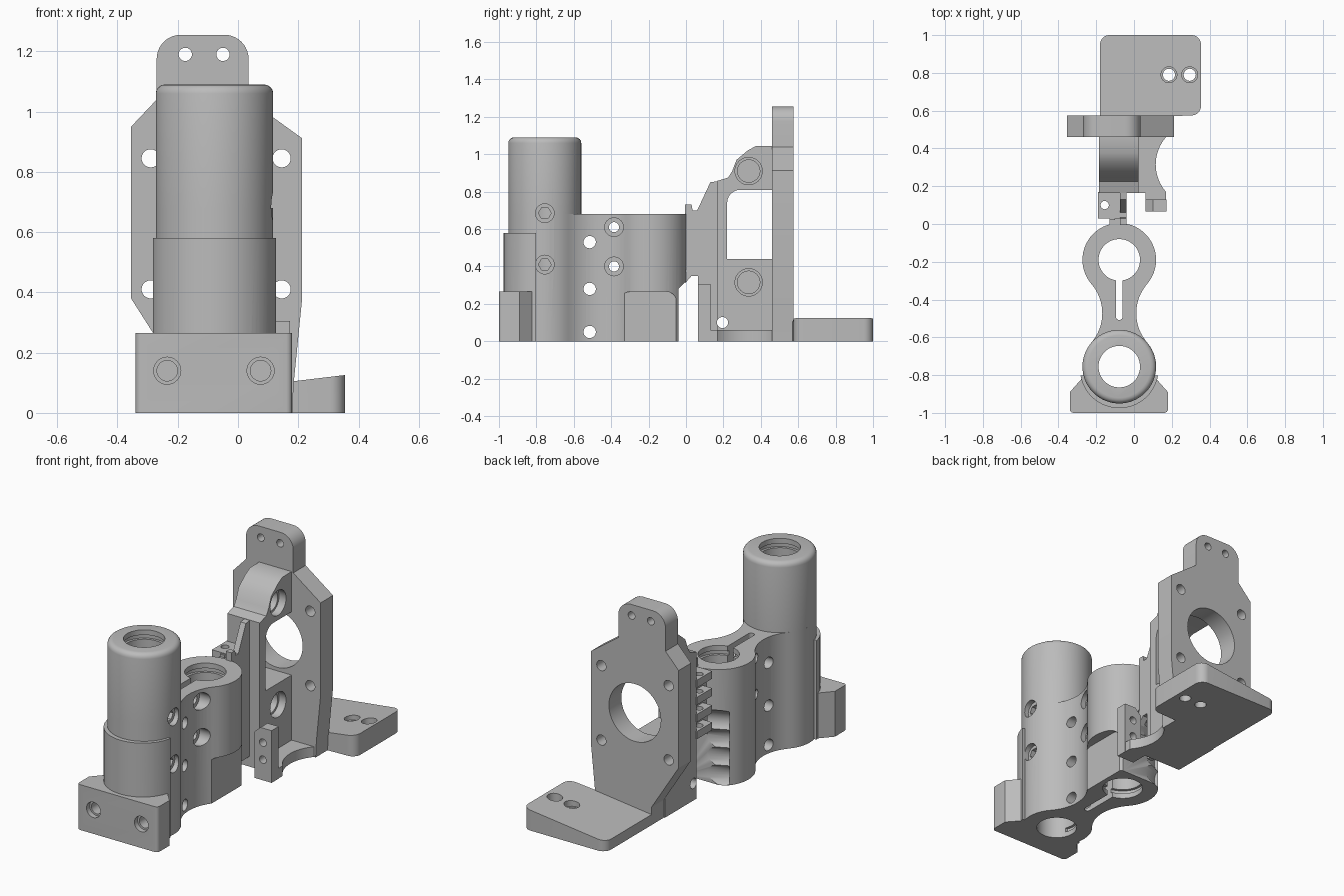
import bpy, bmesh, math
from mathutils import Vector

if "Cube" in bpy.data.objects:
    bpy.data.objects.remove(bpy.data.objects["Cube"], do_unlink=True)

grey = bpy.data.materials.new("plain grey")
grey.use_nodes = True
COLOUR = (0.5, 0.5, 0.5, 1)
grey.diffuse_color = COLOUR
grey.node_tree.nodes["Principled BSDF"].inputs["Base Color"].default_value = COLOUR
parts = []


def arc(c, r, start, end, n=16):
    """Points on an arc, angles in degrees."""
    angles = [math.radians(start + (end - start) * i / n) for i in range(n + 1)]
    return [(c[0] + r * math.cos(a), c[1] + r * math.sin(a)) for a in angles]


def prism(name, pts, axis, lo, hi, bevel=0):
    """Extrude a 2D outline along an axis; bevel rounds the far rim."""
    place = {"x": lambda p: (lo, p[0], p[1]), "y": lambda p: (p[0], lo, p[1]),
             "z": lambda p: (p[0], p[1], lo)}[axis]
    step = Vector([hi - lo if a == axis else 0 for a in "xyz"])
    bm = bmesh.new()
    clean = [p for i, p in enumerate(pts) if math.dist(p, pts[i - 1]) > 1e-5]
    face = bm.faces.new([bm.verts.new(place(p)) for p in clean])
    res = bmesh.ops.extrude_face_region(bm, geom=[face])
    top = [v for v in res["geom"] if isinstance(v, bmesh.types.BMVert)]
    bmesh.ops.translate(bm, verts=top, vec=step)
    if bevel:
        rim = [e for e in bm.edges if all(v in top for v in e.verts)]
        bmesh.ops.bevel(bm, geom=rim, offset=bevel, segments=4, profile=0.5, affect="EDGES")
    bmesh.ops.recalc_face_normals(bm, faces=bm.faces[:])
    mesh = bpy.data.meshes.new(name)
    bm.to_mesh(mesh)
    bm.free()
    mesh.materials.append(grey)
    ob = bpy.data.objects.new(name, mesh)
    bpy.context.collection.objects.link(ob)
    return ob


def part(*args, **kw):
    parts.append(prism(*args, **kw))
    return parts[-1]


def rect(a, b, c, d):
    return [(a, c), (b, c), (b, d), (a, d)]


def hole(axis, c, r, lo, hi, n=32):
    return prism("cutter", arc(c, r, 0, 360, n)[:-1], axis, lo, hi)


def cut(targets, cutters):
    """Subtract every cutter from every target, then drop the cutters."""
    for ob in targets:
        bpy.context.view_layer.objects.active = ob
        for c in cutters:
            mod = ob.modifiers.new("cut", "BOOLEAN")
            mod.operation, mod.solver, mod.object = "DIFFERENCE", "EXACT", c
            bpy.ops.object.modifier_apply(modifier=mod.name)
    for c in cutters:
        bpy.data.objects.remove(c, do_unlink=True)


# --- Front carriage: two round ends joined by a waisted neck
CX, TUBE_Y, RING_Y, R, WAIST = -0.078, -0.755, -0.19, 0.195, 0.09
tube_c, ring_c = (CX, TUBE_Y), (CX, RING_Y)
MID, HALF = (TUBE_Y + RING_Y) / 2, (RING_Y - TUBE_Y) / 2
FR = (HALF ** 2 + WAIST ** 2 - R ** 2) / (2 * (R - WAIST))   # neck fillet tangent to both ends
OFF = FR + WAIST
t = math.degrees(math.atan2(HALF, OFF))
outline = (arc(tube_c, R, 180 - t, 360 + t, 40) + arc((CX + OFF, MID), FR, 180 + t, 180 - t)
           + arc(ring_c, R, -t, 180 + t, 40) + arc((CX - OFF, MID), FR, t, -t))
body = part("link_body", outline, "z", 0, 0.68)
tube = part("tall_tube", arc(tube_c, R, 0, 360, 64)[:-1], "z", 0.68, 1.09, bevel=0.03)
sleeve = part("front_sleeve", arc((CX, -0.767), 0.208, 190, 350, 32), "z", 0, 0.58)
block = part("mount_block", arc((-0.32, -0.98), 0.02, 180, 270, 4) + arc((0.16, -0.98), 0.02, 270, 360, 4)
             + [(0.18, -0.89), (0.1, -0.8), (-0.26, -0.8), (-0.34, -0.89)], "z", 0, 0.265)

# Vertical bores with retaining grooves, and the clamp slot
cut([body, tube, sleeve, block], [hole("z", tube_c, 0.11, -0.1, 1.2, 48)])
cut([tube], [hole("z", tube_c, 0.125, 1.035, 1.06, 48)])
cut([body], [hole("z", ring_c, 0.11, -0.1, 0.8, 48)]
    + [hole("z", c, 0.125, z, z + 0.025, 48)
       for c, z in ((tube_c, 0.03), (ring_c, 0.03), (ring_c, 0.625))]
    + [prism("cutter", arc((CX, -0.49), 0.018, 180, 360, 8) + [(CX + 0.018, -0.25), (CX - 0.018, -0.25)],
             "z", -0.1, 0.8)])

# Cross holes: set screws, neck bolts and pins
for z in (0.685, 0.41):
    cut([body, tube], [hole("x", (-0.755, z), 0.05, 0.085, 0.3),
                       hole("x", (-0.755, z), 0.034, CX, 0.3, 6)])
for z in (0.61, 0.4):
    cut([body], [hole("x", (-0.385, z), 0.05, -0.015, 0.3), hole("x", (-0.385, z), 0.027, -0.5, 0.3)])
cut([body], [hole("x", (-0.515, z), 0.033, -0.5, 0.3) for z in (0.53, 0.28, 0.05)])

# Front bolt holes
for x in (-0.235, 0.075):
    cut([block, sleeve, body], [hole("y", (x, 0.14), 0.045, -1.1, -0.97),
                                hole("y", (x, 0.14), 0.034, -1.1, -0.885)])

# Side relief, rear undercut and finger flutes
cut([body], [prism("cutter", [(-0.355, -0.1), (-0.05, -0.1)] + arc((-0.105, 0.21), 0.055, 0, 90, 6)
                   + arc((-0.3, 0.21), 0.055, 90, 180, 6), "x", 0.06, 0.3),
             prism("cutter", [(-0.04, -0.1), (0.1, -0.1), (0.1, 0.42), (-0.04, 0.28)], "x", -0.5, 0.4)])
for i in range(4):
    flute = hole("x", (0, 0), 0.075, -0.09, 0.17)
    turn = math.radians(25)
    flute.rotation_euler.z = turn
    flute.location = Vector((CX, RING_Y, 0.06 + 0.105 * i)) + 0.225 * Vector((-math.sin(turn), math.cos(turn), 0))
    bpy.context.view_layer.update()
    cut([body], [flute])

# --- Rear frame: upright plate with a rounded ear on top
plate = part("back_plate", [(-0.18, 0), (0.18, 0), (0.185, 0.1), (0.212, 0.37), (0.212, 0.912), (0.035, 1.04)]
             + arc((-0.045, 1.175), 0.08, 0, 90, 10) + arc((-0.19, 1.175), 0.08, 90, 180, 10)
             + [(-0.27, 1.04), (-0.355, 0.95), (-0.355, 0.38), (-0.18, 0.105)], "y", 0.46, 0.575)
cut([plate], [hole("y", (-0.072, 0.628), 0.168, 0.3, 0.7, 48)]
    + [hole("y", (x, z), 0.03, 0.3, 0.7) for x in (-0.29, 0.145) for z in (0.41, 0.845)]
    + [hole("y", (x, 1.19), 0.022, 0.3, 0.7) for x in (-0.175, -0.05)])

# Web between plate and hinge, with a window and bolt sockets
web = part("web", [(0.165, 0), (0.46, 0), (0.46, 1.045), (0.375, 1.045), (0.33, 1.02), (0.27, 0.97),
                   (0.247, 0.91), (0.225, 0.875), (0.165, 0.857)], "x", -0.185, 0.025)
cut([web], [prism("cutter", [(0.22, 0.44), (0.5, 0.44), (0.5, 0.81)]
                  + arc((0.29, 0.74), 0.07, 90, 180, 6), "x", -0.4, 0.2),
            hole("x", (0.195, 0.1), 0.03, -0.4, 0.2)])
for z in (0.91, 0.315):
    cut([web], [hole("x", (0.335, z), 0.073, -0.02, 0.2), hole("x", (0.335, z), 0.06, -0.1, 0.2)])

# Hinge: a gusset with rungs standing off its side
part("hinge_gusset", [(-0.005, 0.31), (0.03, 0.35), (0.065, 0.35), (0.065, 0.06), (0.165, 0.06),
                      (0.165, 0.855), (0.13, 0.85), (0.06, 0.7), (0.035, 0.7), (0.03, 0.73),
                      (-0.005, 0.73)], "x", -0.075, -0.04)
part("hinge_bar", rect(-0.13, -0.1, 0.02, 0.165), "z", 0.35, 0.69)
for i in range(4):
    z = 0.35 + 0.1 * i
    rung = part("hinge_rung", rect(-0.19, -0.075, 0.03, 0.17), "z", z, z + 0.045)
    cut([rung], [hole("z", (-0.155, 0.1), 0.022, z - 0.1, z + 0.1, 16)])
part("hinge_root", rect(-0.13, -0.04, -0.015, 0.03), "z", 0.35, 0.675)

# Floor slab with a scooped side, and the small drilled post
part("floor_slab", [(0.06, 0.07), (0.17, 0.07)] + arc((0.335, 0.315), 0.22, 221.5, 138.5)
     + [(0.17, 0.46), (-0.18, 0.46), (-0.18, 0.165), (0.06, 0.165)], "z", 0, 0.06)
post = part("drilled_post", [(0.06, 0), (0.172, 0), (0.172, 0.305), (0.1, 0.305), (0.06, 0.27)], "y", 0.065, 0.13)
cut([post], [hole("y", (0.115, z), 0.022, 0, 0.2, 20) for z in (0.12, 0.22)])

# Sloping foot with two countersunk holes
foot = part("foot", [(-0.18, 0.57), (0.18, 0.57)] + arc((0.305, 0.625), 0.05, 270, 360, 8)
            + arc((0.305, 0.95), 0.05, 0, 90, 8) + arc((-0.13, 0.95), 0.05, 90, 180, 8), "z", 0, 0.1)
for v in foot.data.vertices:
    if v.co.z > 0.05:
        v.co.z = 0.083 + 0.12 * v.co.x
for x in (0.185, 0.295):
    cut([foot], [hole("z", (x, 0.79), 0.032, -0.1, 0.3), hole("z", (x, 0.79), 0.042, 0.075, 0.3)])

# Smooth the curved walls and keep the machined edges sharp
bpy.ops.object.select_all(action="DESELECT")
for ob in parts:
    ob.select_set(True)
bpy.context.view_layer.objects.active = body
bpy.ops.object.shade_smooth_by_angle(angle=math.radians(30))
